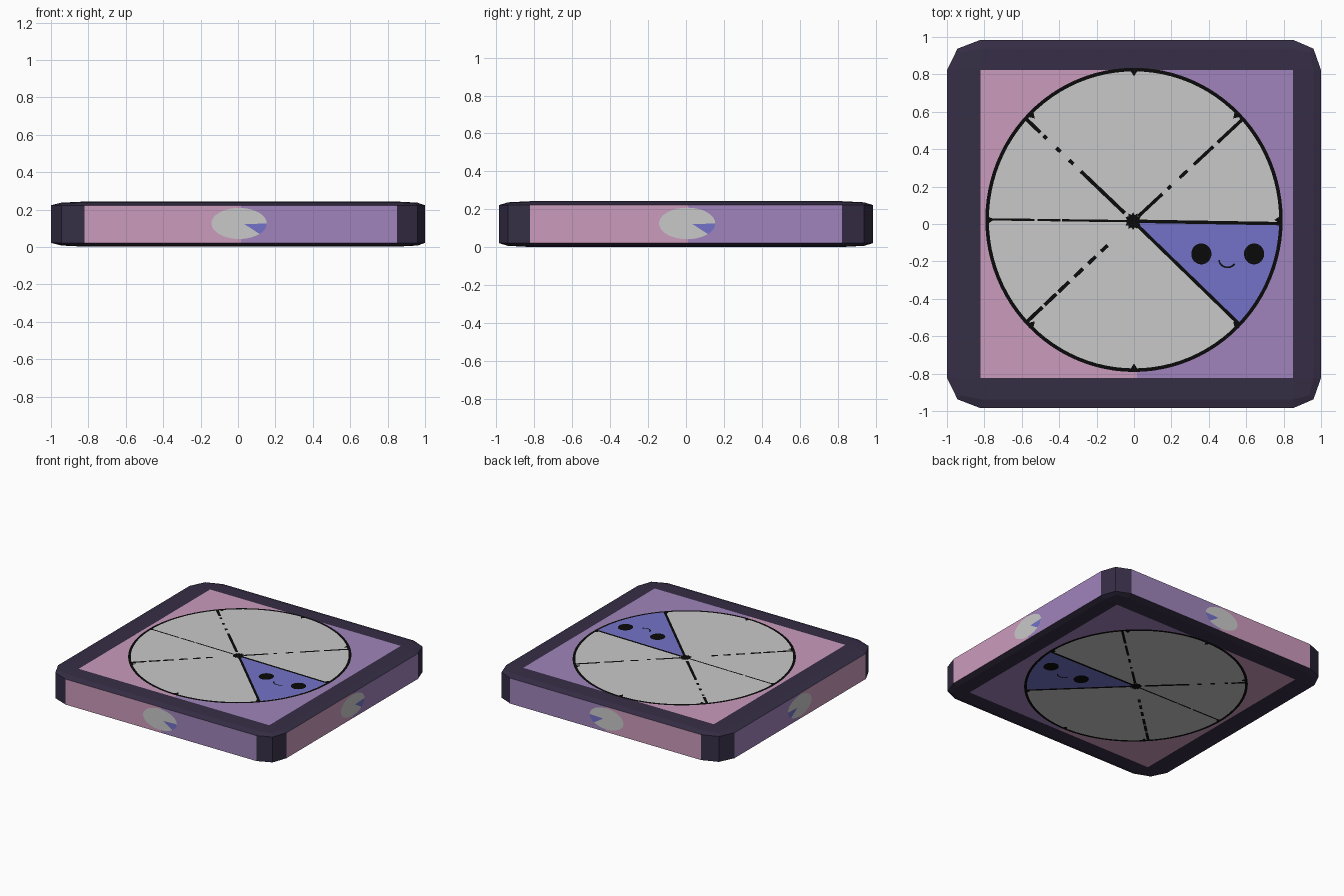
import bpy, bmesh, math

if "Cube" in bpy.data.objects:
    bpy.data.objects.remove(bpy.data.objects["Cube"])

HX, HY, HZ = 1.0, 0.985, 0.1205      # half sizes of the body
ZC = 0.1225                          # mid height
STEP = 0.0005                        # spacing of the painted layers


def mat(name, rgb):
    m = bpy.data.materials.new(name)
    lin = [((c / 255 + 0.055) / 1.055) ** 2.4 if c > 10 else c / 255 / 12.92 for c in rgb]
    m.diffuse_color = (*lin, 1)
    m.use_nodes = True
    m.node_tree.nodes["Principled BSDF"].inputs["Base Color"].default_value = m.diffuse_color
    return m


DARK = mat("dark plum", (54, 46, 70))
PINK = mat("pink", (203, 155, 188))
PURPLE = mat("purple", (160, 132, 187))
GREY = mat("light grey", (201, 201, 201))
BLUE = mat("blue violet", (116, 114, 200))
BLACK = mat("black", (10, 10, 10))


def add(name, bm, mats):
    me = bpy.data.meshes.new(name)
    bm.to_mesh(me)
    bm.free()
    for m in mats:
        me.materials.append(m)
    ob = bpy.data.objects.new(name, me)
    bpy.context.collection.objects.link(ob)
    return ob


# Body: bevelled cube squashed flat, panels split in two colours
bm = bmesh.new()
bmesh.ops.create_cube(bm, size=2)
bmesh.ops.bevel(bm, geom=bm.edges[:], offset=0.165, offset_type='OFFSET',
                segments=2, profile=0.5, affect='EDGES')
for v in bm.verts:
    if abs(v.co.x) < 0.99:
        v.co.x += 0.015 if abs(v.co.x) < 0.9 else 0.008
    v.co = (v.co.x * HX, v.co.y * HY, v.co.z * HZ + ZC)
for co, no in (((0.015, 0, 0), (1, 0, 0)), ((0, 0.01, 0), (0, 1, 0))):
    bmesh.ops.bisect_plane(bm, geom=bm.verts[:] + bm.edges[:] + bm.faces[:],
                           plane_co=co, plane_no=no)
bm.normal_update()
for f in bm.faces:
    n, c = f.normal, f.calc_center_median()
    if max(abs(n.x), abs(n.y), abs(n.z)) > 0.9999:
        side = c.y if abs(n.x) > 0.9 else c.x
        f.material_index = 1 if side < 0.01 else 2
add("body", bm, [DARK, PINK, PURPLE])


# Helpers for flat painted shapes, all counter-clockwise
def ellipse(cx, cy, rx, ry, a0=0, a1=360, n=64):
    full = a1 - a0 == 360
    return [(cx + rx * math.cos(t), cy + ry * math.sin(t))
            for t in (math.radians(a0 + (a1 - a0) * i / n) for i in range(n if full else n + 1))]


def strip(p, q, w):
    dx, dy = q[0] - p[0], q[1] - p[1]
    k = w / 2 / math.hypot(dx, dy)
    ox, oy = -dy * k, dx * k
    return [(p[0] - ox, p[1] - oy), (q[0] - ox, q[1] - oy),
            (q[0] + ox, q[1] + oy), (p[0] + ox, p[1] + oy)]


def paint(name, polys, colour, layer):
    """Same painted shapes on the top and, seen through, on the bottom."""
    bm = bmesh.new()
    h = HZ + layer * STEP
    for poly in polys:
        bm.faces.new([bm.verts.new((x, y, ZC + h)) for x, y in poly])
        bm.faces.new([bm.verts.new((x, y, ZC - h)) for x, y in reversed(poly)])
    add(name, bm, [colour])


def badge(name, poly, colour, layer):
    """Same painted shape on the four side walls."""
    bm = bmesh.new()
    o = layer * STEP
    back = poly[::-1]
    for pts, place in ((poly, lambda u, v: (u, -HY - o, v)), (back, lambda u, v: (u, HY + o, v)),
                       (poly, lambda u, v: (HX + o, u, v)), (back, lambda u, v: (-HX - o, u, v))):
        bm.faces.new([bm.verts.new(place(*p)) for p in pts])
    add(name, bm, [colour])


# Big wheel: black rim, grey disc, blue slice
CX, CY, RX, RY = 0.0, 0.022, 0.785, 0.803
HUB = (-0.005, 0.015)
RIGHT, LOW = (0.78, 0.002), (0.562, -0.535)
paint("wheel_rim", [ellipse(CX, CY, RX + 0.01, RY + 0.01, n=96)], BLACK, 1)
paint("wheel_disc", [ellipse(CX, CY, RX - 0.009, RY - 0.009, n=96)], GREY, 2)
paint("wheel_slice", [[HUB] + ellipse(CX, CY, RX - 0.009, RY - 0.009, -44, -1.5, 16)], BLUE, 3)

# Spokes: broken lines given as fractions of the way from hub to rim
spokes = [
    ((-0.575, 0.56), 0.02, [(.08, .49), (.56, .60), (.68, .72), (.81, .84), (.87, 1)]),
    ((0.575, 0.555), 0.018, [(.05, .27), (.32, .35), (.43, .5), (.56, .74), (.78, 1)]),
    ((-0.78, 0.025), 0.012, [(0, .49), (.5, .66), (.68, 1)]),
    ((-0.575, -0.525), 0.02, [(.24, .3), (.35, .42), (.47, .55), (.6, .7), (.72, .83), (.85, 1)]),
    (RIGHT, 0.018, [(0, 1)]),
    (LOW, 0.018, [(0, 1)]),
]
lines = []
for end, w, dashes in spokes:
    at = lambda t: tuple(HUB[i] + (end[i] - HUB[i]) * t for i in (0, 1))
    lines += [strip(at(a), at(b), w) for a, b in dashes]
paint("spokes", lines, BLACK, 4)

# Hub star and the small pointed joints where spokes meet the rim
star = [(HUB[0] + r * math.cos(t), HUB[1] + r * math.sin(t))
        for r, t in (((0.047, 0.034)[i % 2], math.pi * i / 12) for i in range(24))]
paint("hub", [star], BLACK, 5)
joints = []
for k in range(8):
    a = math.radians(45 * k)
    ring = [(a - 0.028, RX), (a + 0.028, RX), (a, RX - 0.035)]
    joints.append([(CX + r * math.cos(t), CY + r * RY / RX * math.sin(t)) for t, r in ring])
paint("rim_joints", joints, BLACK, 5)

# Face on the slice: two eyes and a small smile
paint("eyes", [ellipse(x, -0.16, 0.054, 0.056, n=32) for x in (0.36, 0.642)], BLACK, 4)
smile = ellipse(0.5, -0.19, 0.046, 0.042, 185, 325, 8)
paint("smile", [strip(p, q, 0.009) for p, q in zip(smile, smile[1:])], BLACK, 4)

# Small badges on the four side walls
badge("side_disc", ellipse(0.006, 0.126, 0.148, 0.083, n=40), GREY, 1)
badge("side_slice", [(0.035, 0.122), (0.115, 0.070)]
      + ellipse(0.006, 0.126, 0.148, 0.083, -42, 0, 8), BLUE, 2)
